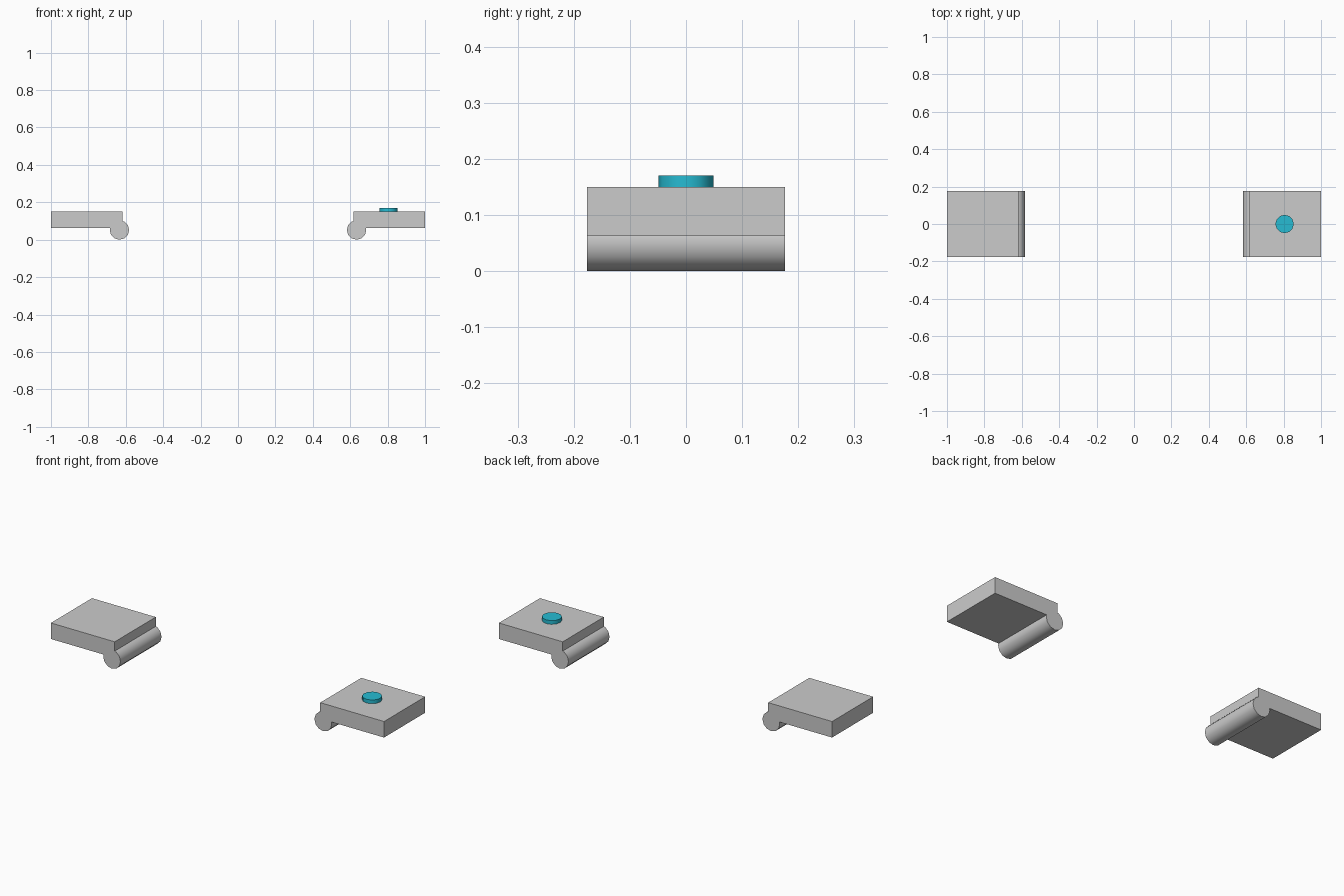
import bpy, math

if "Cube" in bpy.data.objects:
    bpy.data.objects.remove(bpy.data.objects["Cube"])

HALF_Y = 0.176
SIDES = 12


def box(name, x0, x1, z0, z1):
    bpy.ops.mesh.primitive_cube_add(size=1, location=((x0 + x1) / 2, 0, (z0 + z1) / 2))
    ob = bpy.context.object
    ob.name = name
    ob.scale = (x1 - x0, 2 * HALF_Y, z1 - z0)
    bpy.ops.object.transform_apply(location=False, rotation=False, scale=True)
    return ob


def rod(name, r, depth, loc, rot=(0, 0, 0)):
    bpy.ops.mesh.primitive_cylinder_add(vertices=SIDES, radius=r, depth=depth,
                                        location=loc, rotation=rot)
    ob = bpy.context.object
    ob.name = name
    bpy.ops.object.shade_smooth_by_angle(angle=math.radians(40))
    return ob


# mirrored pair: flat plate with a round bar under its inner edge
for side, s in (("left", -1), ("right", 1)):
    x0, x1 = sorted((s * 0.617, s * 1.0))
    box(side + "_plate", x0, x1, 0.063, 0.15)
    rod(side + "_edge_bar", 0.052, 2 * HALF_Y, (s * 0.634, 0, 0.052), (math.pi / 2, 0, 0))

# round button on the right plate
button = rod("button", 0.049, 0.03, (0.805, 0, 0.155))
mat = bpy.data.materials.new("button_cyan")
mat.diffuse_color = (0.02, 0.5, 0.65, 1)
mat.use_nodes = True
mat.node_tree.nodes["Principled BSDF"].inputs["Base Color"].default_value = mat.diffuse_color
button.data.materials.append(mat)
